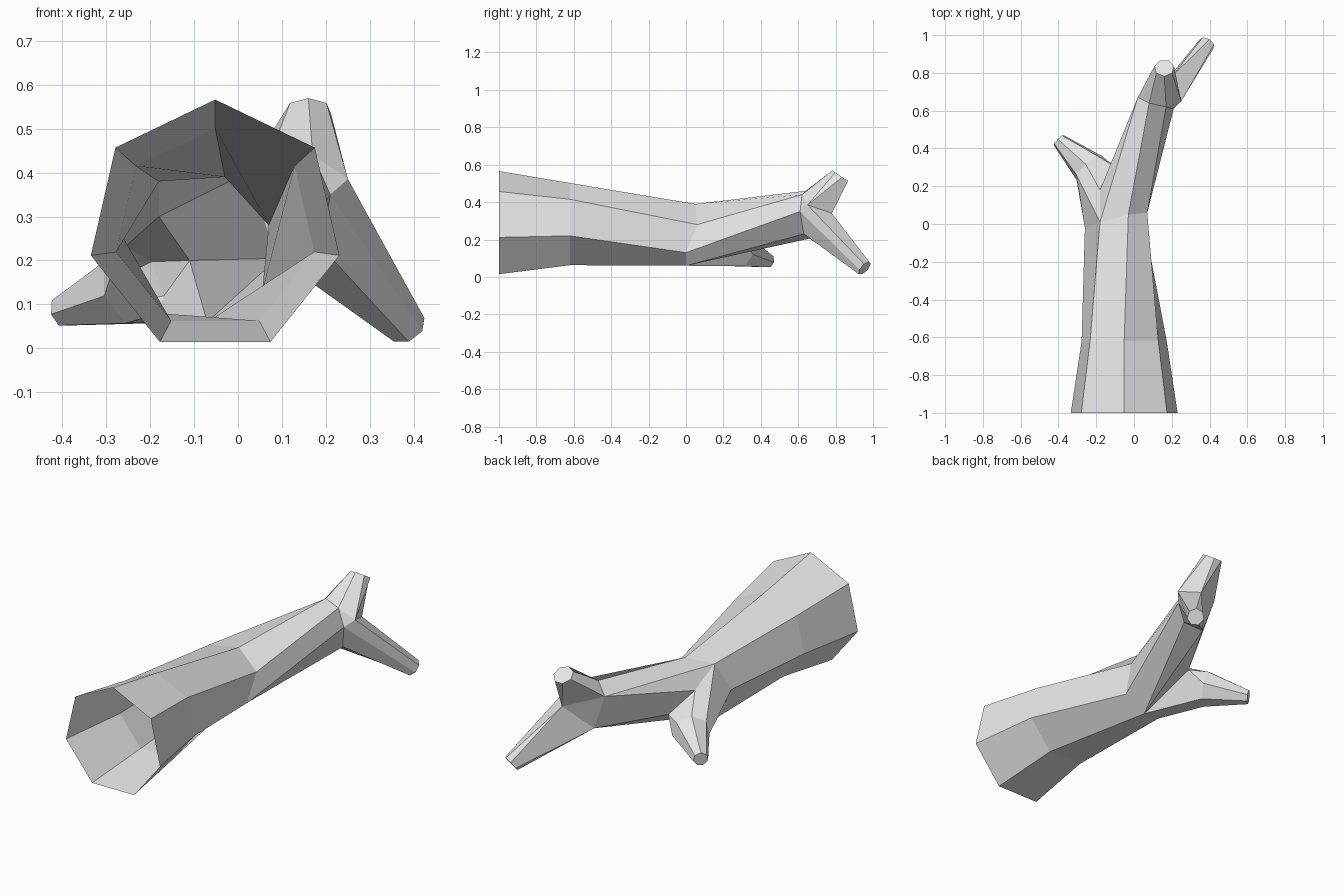
import bpy, bmesh, math
from mathutils import Vector

cube = bpy.data.objects.get("Cube")
if cube:
    bpy.data.objects.remove(cube, do_unlink=True)

SIDES = 7
bm = bmesh.new()


def point(x, y, z):
    return bm.verts.new((x, y, z))


def ring(centre, normal, radius):
    """Heptagon of vertices facing along normal, first corner uppermost."""
    turn = Vector(normal).to_track_quat('Z', 'Y')
    verts = []
    for i in range(SIDES):
        a = math.tau * i / SIDES + math.pi / 2
        offset = Vector((math.cos(a), math.sin(a), 0)) * radius
        verts.append(bm.verts.new(Vector(centre) + turn @ offset))
    return verts


def face(*verts):
    unique = list(dict.fromkeys(verts))
    if len(unique) > 2 and bm.faces.get(unique) is None:
        bm.faces.new(unique)


def loft(a, b):
    """Join two loops; a repeated vertex turns its quad into a triangle."""
    n = len(a)
    for i in range(n):
        j = (i + 1) % n
        face(a[i], a[j], b[j], b[i])


def aligned(loop, target):
    """Rotate or flip a ring so that it lines up with the target loop."""
    options = []
    for way in (loop, loop[::-1]):
        options += [way[k:] + way[:k] for k in range(SIDES)]
    mid_t = sum((v.co for v in target), Vector()) / SIDES
    mid_l = sum((v.co for v in loop), Vector()) / SIDES
    return min(options, key=lambda o: sum(
        ((p.co - mid_l).normalized() - (q.co - mid_t).normalized()).length_squared
        for p, q in zip(o, target)))


def branch(base, *rings):
    """Loft a limb through its rings and cap the end."""
    for r in rings:
        r = aligned(r, base)
        loft(base, r)
        base = r
    face(*base)


# Hollow trunk, open at the front
mouth = ring((-0.052, -1, 0.276), (0, -1, 0), 0.29)
neck = ring((-0.052, -0.62, 0.271), (0, -1, 0), 0.231)

# Middle of the trunk, where the side limb forks off
top = point(-0.03, 0.05, 0.39)
upper_right = point(0.07, 0.06, 0.28)
right = point(0.055, 0.0, 0.13)
under = point(-0.07, 0.0, 0.06)
under_left = point(-0.18, -0.02, 0.08)
left = point(-0.26, -0.02, 0.25)
upper_left = point(-0.18, 0.01, 0.38)
saddle = point(-0.18, 0.18, 0.30)
crotch = point(-0.11, 0.31, 0.20)
middle = [top, upper_right, right, under, under_left, left, upper_left]
neck = aligned(neck, middle)
mouth = aligned(mouth, neck)
loft(mouth, neck)
loft(neck, middle)

# Rear of the trunk, where it splits into two limbs
a = point(0.08, 0.64, 0.46)
b = point(0.17, 0.62, 0.44)
c = point(0.21, 0.61, 0.35)
d = point(0.19, 0.63, 0.23)
e = point(0.09, 0.66, 0.205)
f = point(0.02, 0.67, 0.40)
outer_fork = point(0.25, 0.65, 0.385)
inner_fork = point(0.20, 0.78, 0.34)
loft([top, upper_right, right, under, under, crotch, saddle, upper_left],
     [a, b, c, d, e, e, f, f])
face(b, c, outer_fork)
face(f, e, inner_fork)

# Side limb
branch([upper_left, saddle, crotch, crotch, under, under_left, left],
       ring((-0.24, 0.30, 0.14), (-0.65, 0.7, -0.25), 0.095),
       ring((-0.40, 0.445, 0.086), (-0.7, 0.7, -0.15), 0.038))

# Upper rear limb
branch([f, a, b, outer_fork, outer_fork, inner_fork, inner_fork],
       ring((0.16, 0.826, 0.54), (0, 0.55, 0.83), 0.053))

# Lower rear limb
branch([outer_fork, c, d, e, e, inner_fork, inner_fork],
       ring((0.385, 0.955, 0.047), (0.4, 0.65, -0.6), 0.045))

bmesh.ops.recalc_face_normals(bm, faces=bm.faces)
mesh = bpy.data.meshes.new("hollow_log")
bm.to_mesh(mesh)
bm.free()
log = bpy.data.objects.new("hollow_log", mesh)
bpy.context.collection.objects.link(log)

# Plain grey finish
grey = bpy.data.materials.new("light_grey")
grey.use_nodes = True
colour = (0.8, 0.8, 0.8, 1)
grey.diffuse_color = colour
grey.node_tree.nodes["Principled BSDF"].inputs["Base Color"].default_value = colour
mesh.materials.append(grey)
